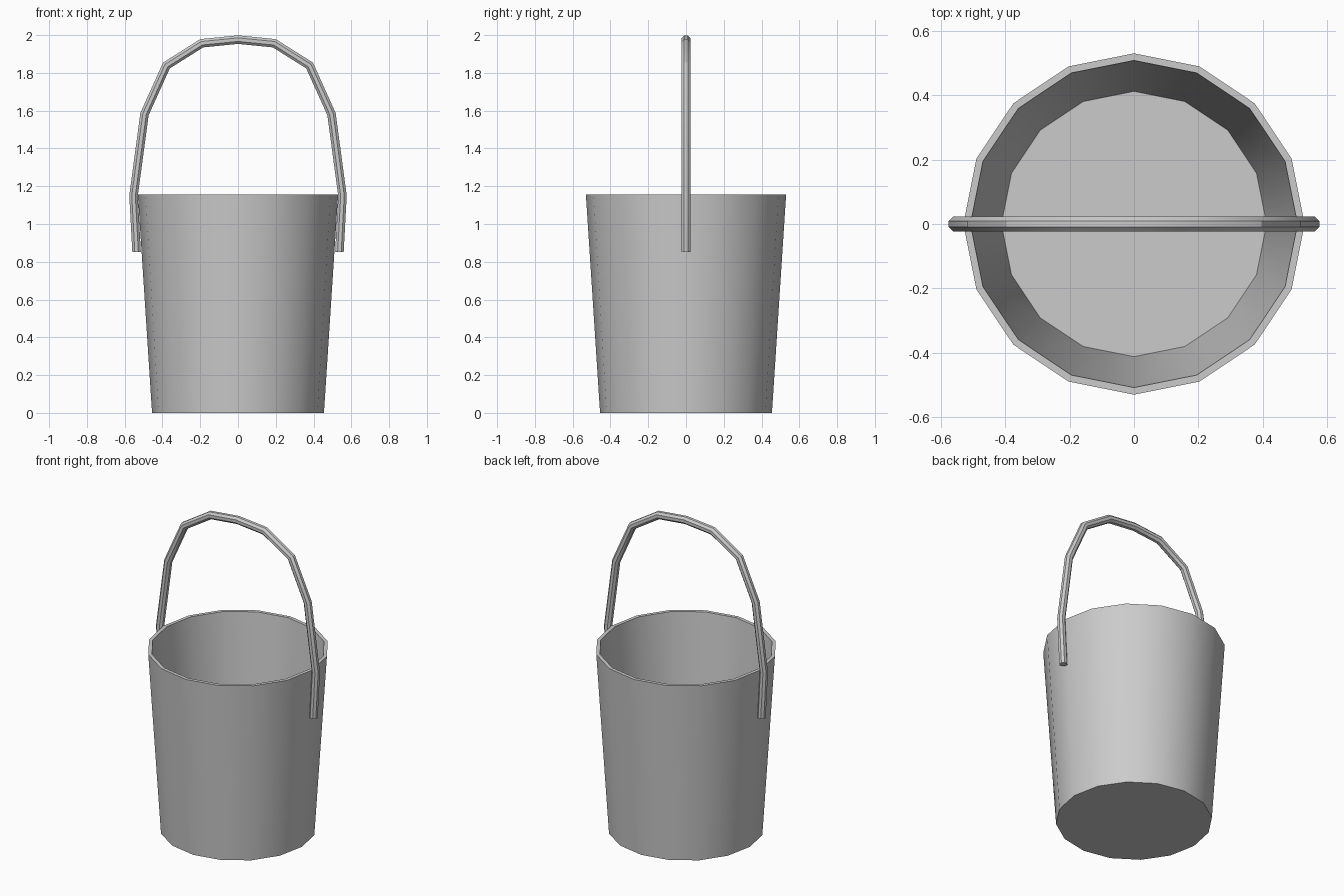
import bpy, bmesh, math
from mathutils import Vector

cube = bpy.data.objects.get("Cube")
if cube:
    bpy.data.objects.remove(cube, do_unlink=True)


def make_material(name, rgb):
    mat = bpy.data.materials.new(name)
    mat.use_nodes = True
    mat.diffuse_color = (*rgb, 1)
    mat.node_tree.nodes["Principled BSDF"].inputs["Base Color"].default_value = (*rgb, 1)
    return mat


def skin_rings(name, rings, mat):
    """Bridge successive vertex rings and cap both ends."""
    bm = bmesh.new()
    loops = [[bm.verts.new(p) for p in ring] for ring in rings]
    n = len(loops[0])
    for a, b in zip(loops, loops[1:]):
        for i in range(n):
            j = (i + 1) % n
            bm.faces.new((a[i], a[j], b[j], b[i]))
    bm.faces.new(loops[0])
    bm.faces.new(loops[-1])
    bmesh.ops.recalc_face_normals(bm, faces=bm.faces)
    mesh = bpy.data.meshes.new(name)
    bm.to_mesh(mesh)
    bm.free()
    mesh.materials.append(mat)
    obj = bpy.data.objects.new(name, mesh)
    bpy.context.collection.objects.link(obj)
    bpy.ops.object.select_all(action='DESELECT')
    obj.select_set(True)
    bpy.context.view_layer.objects.active = obj
    bpy.ops.object.shade_smooth_by_angle(angle=math.radians(30))
    return obj


grey = make_material("light grey", (0.6, 0.6, 0.6))

# Bucket: tapered 16-sided shell with a rim and an inner floor
SIDES = 16
profile = [(0.455, 0), (0.53, 1.155), (0.508, 1.155), (0.412, 0.04)]
skin_rings("bucket", [
    [(r * math.cos(math.tau * i / SIDES), r * math.sin(math.tau * i / SIDES), z)
     for i in range(SIDES)] for r, z in profile], grey)

# Handle: octagonal bar mitred along a mirrored arch
half = [(0.537, 0.852), (0.553, 1.15), (0.495, 1.582), (0.379, 1.839), (0.192, 1.957)]
path = [Vector((x, 0, z)) for x, z in half]
path += [Vector((0, 0, 1.976))] + [Vector((-p.x, 0, p.z)) for p in reversed(path)]
BAR = 0.0244
rings = []
for k, p in enumerate(path):
    before = (p - path[max(k - 1, 0)]).normalized()
    after = (path[min(k + 1, len(path) - 1)] - p).normalized()
    tangent = (before + after).normalized()
    side = Vector((tangent.z, 0, -tangent.x))
    mitre = 1 / tangent.dot(after if after.length else before)
    rings.append([p + side * (BAR * mitre * math.cos(a)) + Vector((0, BAR * math.sin(a), 0))
                  for a in (math.tau * (i + 0.5) / 8 for i in range(8))])
skin_rings("handle", rings, grey)
